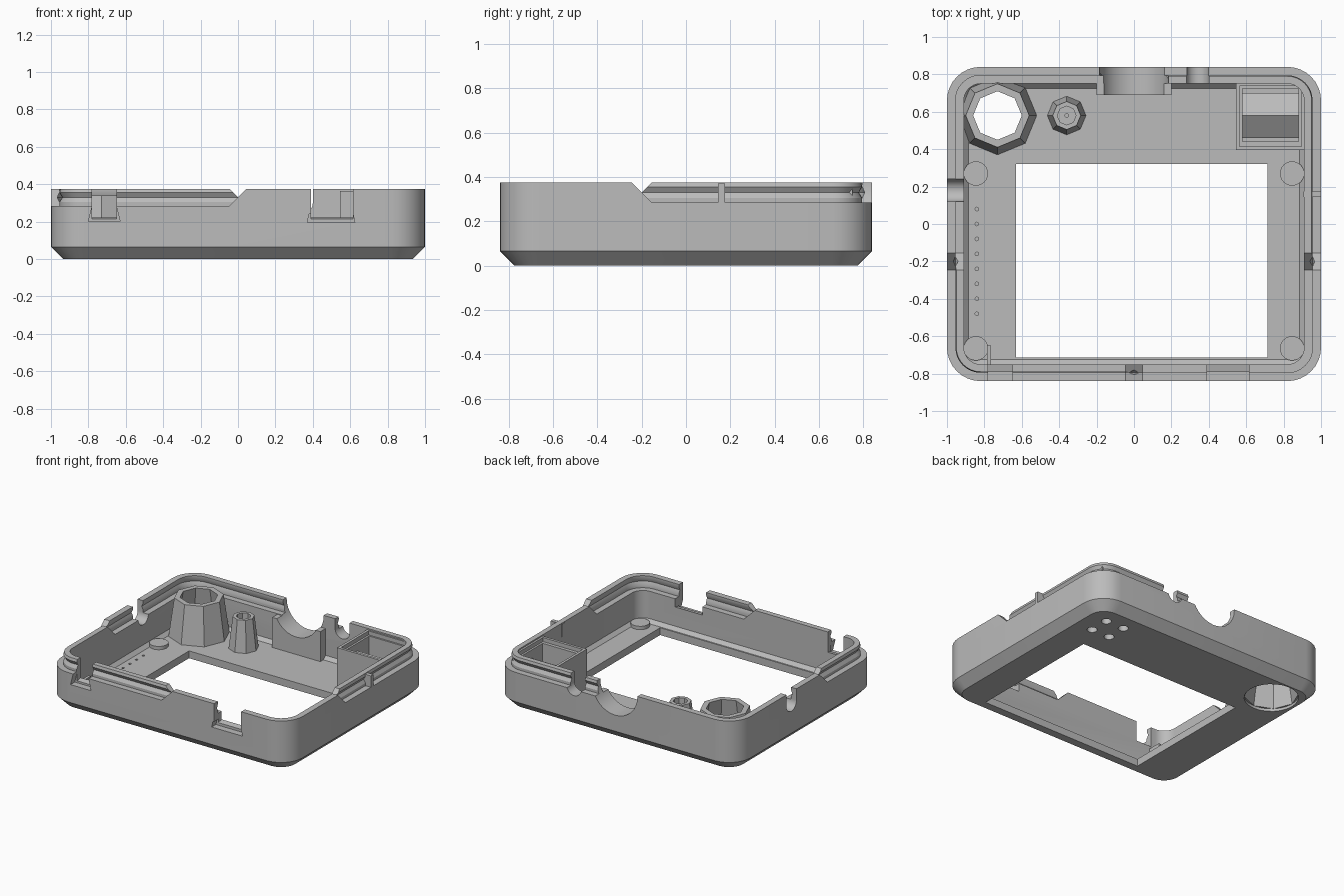
import bpy, bmesh, math
from mathutils import Vector

if "Cube" in bpy.data.objects:
    bpy.data.objects.remove(bpy.data.objects["Cube"], do_unlink=True)

grey = bpy.data.materials.new("light_grey_plastic")
grey.use_nodes = True
COLOUR = (0.5, 0.5, 0.5, 1)
grey.diffuse_color = COLOUR
grey.node_tree.nodes["Principled BSDF"].inputs["Base Color"].default_value = COLOUR

HALF_X, HALF_Y, RADIUS = 1.0, 0.84, 0.18
LEDGE, TOP, FLOOR = 0.285, 0.375, 0.055


def finish(name, bm):
    bmesh.ops.recalc_face_normals(bm, faces=bm.faces)
    mesh = bpy.data.meshes.new(name)
    bm.to_mesh(mesh)
    bm.free()
    mesh.materials.append(grey)
    obj = bpy.data.objects.new(name, mesh)
    bpy.context.collection.objects.link(obj)
    return obj


def loft(name, rings, loop):
    """Skin a list of point rings; loop joins the last ring to the first."""
    bm = bmesh.new()
    rows = [[bm.verts.new(p) for p in ring] for ring in rings]
    n = len(rows[0])
    pairs = list(zip(rows, rows[1:])) + ([(rows[-1], rows[0])] if loop else [])
    for a, b in pairs:
        for i in range(n):
            j = (i + 1) % n
            bm.faces.new((a[i], a[j], b[j], b[i]))
    if not loop:
        bm.faces.new(rows[0])
        bm.faces.new(rows[-1])
    return finish(name, bm)


def rounded(inset, z, steps=8):
    """Rounded rectangle ring, inset from the outer wall."""
    r = max(RADIUS - inset, 0.04)
    pts = []
    for q, (sx, sy) in enumerate(((1, 1), (-1, 1), (-1, -1), (1, -1))):
        for k in range(steps + 1):
            a = (q + k / steps) * math.pi / 2
            pts.append((sx * (HALF_X - inset - r) + r * math.cos(a),
                        sy * (HALF_Y - inset - r) + r * math.sin(a), z))
    return pts


def circle(x, y, r, z, sides):
    return [(x + r * math.cos(i * math.tau / sides),
             y + r * math.sin(i * math.tau / sides), z) for i in range(sides)]


def tube(name, x, y, profile, sides, loop=True):
    return loft(name, [circle(x, y, r, z, sides) for r, z in profile], loop)


def frustum(name, low, high, z0, z1):
    """Block with (x0, x1, y0, y1) bounds at its bottom and its top."""
    def rect(b, z):
        return [(b[0], b[2], z), (b[1], b[2], z), (b[1], b[3], z), (b[0], b[3], z)]
    return loft(name, [rect(low, z0), rect(high, z1)], False)


def box(name, x0, x1, y0, y1, z0, z1):
    return frustum(name, (x0, x1, y0, y1), (x0, x1, y0, y1), z0, z1)


def prism(name, axis, profile, a, b):
    """Extrude a profile along x (points are y, z) or along y (points are x, z)."""
    def at(t):
        return [(t, u, v) if axis == "x" else (u, t, v) for u, v in profile]
    return loft(name, [at(a), at(b)], False)


def boolean(obj, cutters, operation="DIFFERENCE"):
    for c in cutters:
        mod = obj.modifiers.new("cut", "BOOLEAN")
        mod.object, mod.operation, mod.solver = c, operation, "EXACT"
    bpy.context.view_layer.update()
    deps = bpy.context.evaluated_depsgraph_get()
    mesh = bpy.data.meshes.new_from_object(obj.evaluated_get(deps))
    obj.modifiers.clear()
    obj.data = mesh


def round_notch(axis, centre, z, r, a, b):
    """U-shaped cutter, open at the top."""
    arc = [(centre + r * math.cos(t), z + r * math.sin(t))
           for t in (math.pi + i * math.pi / 16 for i in range(17))]
    return prism("notch_cutter", axis, arc + [(centre + r, 0.5), (centre - r, 0.5)], a, b)


# Tray with chamfered base and stepped inner wall
tray = loft("case_tray", [rounded(i, z) for i, z in (
    (0.065, 0), (0, 0.065), (0, LEDGE), (0.09, LEDGE), (0.09, 0.08), (0.115, FLOOR))], False)

# Interlocking lips: outer and inner bands alternate around the rim
outer_profile = ((0, LEDGE), (0, TOP), (0.045, TOP), (0.045, 0.355),
                 (0.034, 0.33), (0.045, 0.305), (0.045, LEDGE))
inner_profile = ((0.09, LEDGE), (0.09, TOP), (0.05, TOP), (0.045, 0.355),
                 (0.06, 0.33), (0.045, 0.305), (0.045, LEDGE))
s, ya, yb = 0.045, -0.155, -0.245
sections = (
    ("outer_lip_front", outer_profile, (-s, 2, -2, ya), (s, 2, -2, yb)),
    ("outer_lip_back", outer_profile, (-2, 0, yb, 2), (-2, 0, ya, 2)),
    ("inner_lip_front", inner_profile, (-2, s, -2, ya), (-2, -s, -2, yb)),
    ("inner_lip_back", inner_profile, (0, 2, yb, 2), (0, 2, ya, 2)),
)
lips = []
helpers = []
for name, profile, low, high in sections:
    lip = loft(name, [rounded(i, z) for i, z in profile], True)
    region = frustum("region", low, high, LEDGE - 0.0001, TOP + 0.0001)
    boolean(lip, [region], "INTERSECT")
    helpers.append(region)
    lips.append(lip)

# Raised trough behind the large rear opening
trough = box("rear_trough", -0.2, 0.2, 0.69, 0.8, FLOOR - 0.01, 0.28)

# Openings through the rim
slot_floor = [(-0.9, 0.19), (-0.72, 0.23), (-0.72, 0.5), (-0.9, 0.5)]
notches = [
    prism("notch_cutter", "x", slot_floor, -0.78, -0.65),
    prism("notch_cutter", "x", slot_floor, 0.39, 0.615),
    prism("notch_cutter", "y", [(-0.8, 0.2), (-0.63, 0.2), (-0.65, 0.28), (-0.78, 0.28)], -0.9, -0.79),
    prism("notch_cutter", "y", [(0.37, 0.195), (0.625, 0.195), (0.615, 0.24), (0.38, 0.24)], -0.9, -0.79),
    round_notch("y", 0, 0.37, 0.185, 0.6, 0.9),
    round_notch("y", 0.34, 0.30, 0.06, 0.74, 0.9),
    round_notch("x", 0.18, 0.29, 0.06, -1.1, -0.85),
]
helpers += notches
for part in lips + [trough]:
    boolean(part, notches)

# Screen window, button hole, sound holes and shallow dimples in the tray
TX, TY = -0.73, 0.58
window = box("window_cutter", -0.63, 0.715, -0.715, 0.32, -0.1, 0.2)
hole = tube("hole_cutter", TX, TY, ((0.185, -0.1), (0.185, 0.12)), 24, False)
grille = [tube("grille_cutter", 0.72 + dx, 0.58 + dy, ((0.035, -0.1), (0.035, 0.15)), 16, False)
          for dx in (-0.075, 0.075) for dy in (-0.075, 0.075)]
dimples = [tube("dimple_cutter", -0.84, 0.08 - 0.08 * i, ((0.01, 0.03), (0.01, 0.2)), 8, False)
           for i in range(8)]
tray_cutters = notches + [window, hole] + grille + dimples
boolean(tray, tray_cutters)
helpers += [window, hole] + grille + dimples

# Tapered button well and hollow post
well = tube("button_well", TX, TY, ((0.215, 0.02), (0.17, 0.34), (0.13, 0.34), (0.185, 0.02)), 8)
post = tube("hollow_post", -0.36, 0.58,
            ((0.105, 0.04), (0.075, 0.29), (0.05, 0.29), (0.05, 0.1), (0.01, 0.1), (0.01, 0.04)), 8)

# Speaker box with a stepped recess and a ridge inside
speaker = box("speaker_box", 0.545, 0.912, 0.395, 0.752, 0.04, 0.365)
recess = [box("recess_cutter", 0.565, 0.895, 0.415, 0.738, 0.335, 0.5),
          box("recess_cutter", 0.58, 0.88, 0.44, 0.725, 0.18, 0.5)]
boolean(speaker, recess + grille)
helpers += recess
ridge = prism("speaker_ridge", "x", [(0.46, 0.17), (0.7, 0.17), (0.7, 0.2), (0.58, 0.28), (0.46, 0.2)], 0.575, 0.885)

# Low corner pads, alignment key and small inner rib
pads = [tube("corner_pad", sx * 0.845, y, ((0.065, 0.04), (0.065, 0.08)), 24, False)
        for sx in (-1, 1) for y in (0.27, -0.665)]
key = box("alignment_key", 0.905, 1.0, 0.145, 0.175, LEDGE - 0.01, TOP - 0.005)
rib = box("inner_rib", -0.785, -0.765, -0.76, -0.65, FLOOR - 0.01, 0.2)

for h in helpers:
    bpy.data.objects.remove(h, do_unlink=True)

# Smooth the rounded walls, keep the facets sharp
bpy.ops.object.select_all(action="DESELECT")
for obj in [tray, trough, well, post, speaker, ridge, key, rib] + lips + pads:
    obj.select_set(True)
    bpy.context.view_layer.objects.active = obj
bpy.ops.object.shade_smooth_by_angle(angle=math.radians(30))
